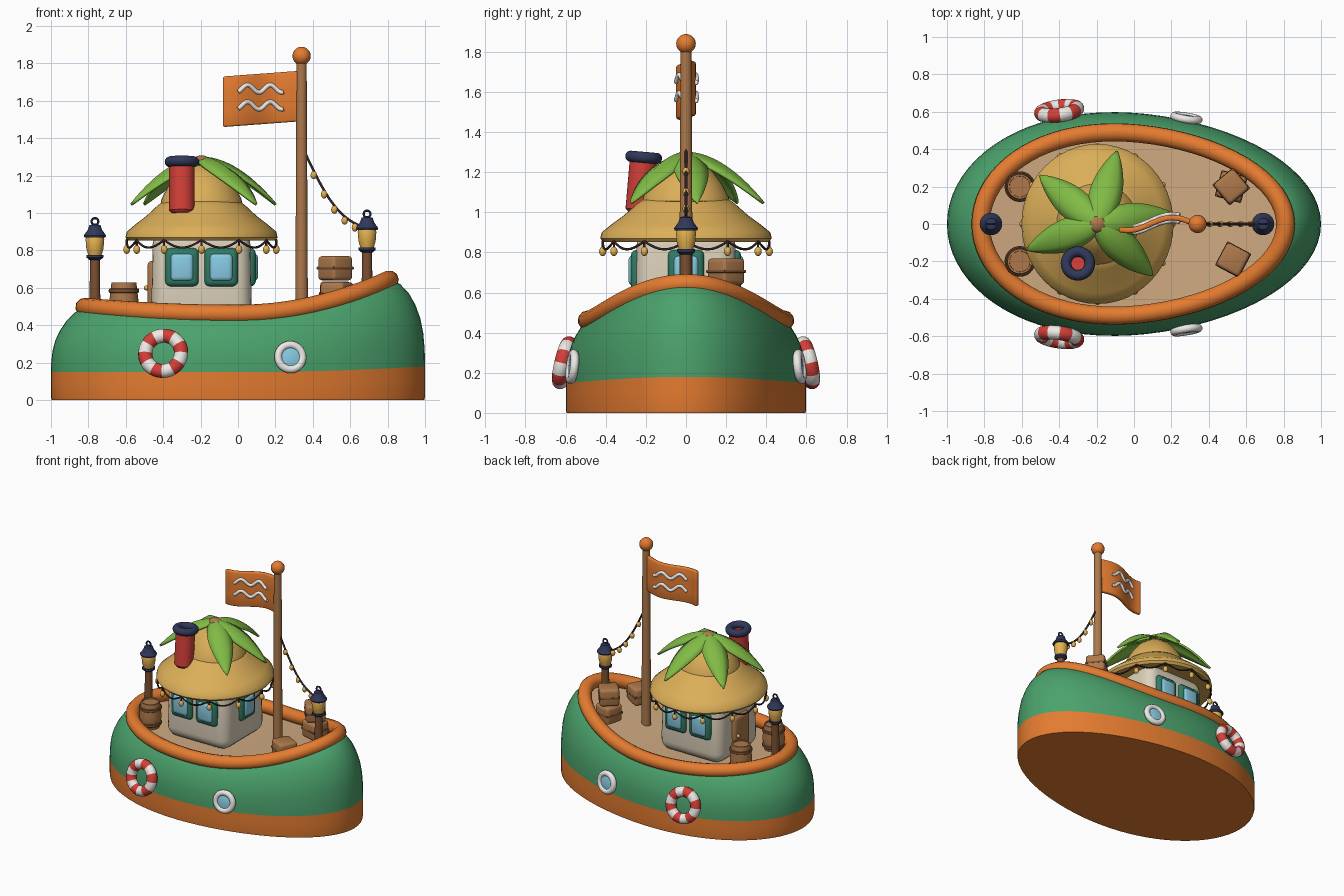
import bpy, bmesh, math
from mathutils import Vector, Matrix
from math import sin, cos, pi, radians

if "Cube" in bpy.data.objects:
    bpy.data.objects.remove(bpy.data.objects["Cube"])

COL = dict(green=(.07, .36, .15), orange=(.78, .2, .03), tan=(.62, .4, .22), cream=(.72, .64, .5),
           thatch=(.72, .43, .1), leaf=(.22, .5, .06), brown=(.42, .19, .07), dark=(.2, .08, .03),
           red=(.65, .05, .04), navy=(.03, .04, .1), white=(.85, .83, .8), glass=(.25, .6, .78),
           amber=(.8, .45, .08), frame=(.03, .2, .13), wire=(.04, .02, .02))


def mat(c):
    m = bpy.data.materials.get(c) or bpy.data.materials.new(c)
    m.diffuse_color = (*COL[c], 1)
    m.use_nodes = True
    m.node_tree.nodes["Principled BSDF"].inputs["Base Color"].default_value = m.diffuse_color
    return m


def add(name, bm, cols, M=None, angle=40):
    """Turn a bmesh into a smooth-shaded object."""
    bmesh.ops.remove_doubles(bm, verts=bm.verts, dist=1e-5)
    bmesh.ops.recalc_face_normals(bm, faces=bm.faces)
    me = bpy.data.meshes.new(name)
    for f in bm.faces:
        f.smooth = True
    bm.to_mesh(me)
    bm.free()
    me.set_sharp_from_angle(angle=radians(angle))
    for c in ([cols] if isinstance(cols, str) else cols):
        me.materials.append(mat(c))
    ob = bpy.data.objects.new(name, me)
    bpy.context.collection.objects.link(ob)
    if M:
        ob.matrix_world = M
    return ob


def bridge(bm, rows, closed=True):
    """Quad skin between successive rows of points; returns faces per band."""
    vs = [[bm.verts.new(p) for p in r] for r in rows]
    n = len(rows[0])
    return [[bm.faces.new((a[i], a[(i + 1) % n], b[(i + 1) % n], b[i])) for i in range(n if closed else n - 1)]
            for a, b in zip(vs, vs[1:])]


def lathe(name, prof, cols, loc=(0, 0, 0), M=None, seg=32, stripes=0):
    bm = bmesh.new()
    bridge(bm, [[(r * cos(2 * pi * i / seg), r * sin(2 * pi * i / seg), z) for i in range(seg)] for r, z in prof])
    bmesh.ops.remove_doubles(bm, verts=bm.verts, dist=1e-5)
    if stripes:
        for f in bm.faces:
            c = f.calc_center_median()
            f.material_index = int((math.atan2(c.y, c.x) + pi) / (2 * pi) * stripes) % 2
    return add(name, bm, cols, M or Matrix.Translation(loc))


def ring(R, r, n=14, z=0, sq=1):
    return [(R + r * cos(2 * pi * i / n), z + sq * r * sin(2 * pi * i / n)) for i in range(n + 1)]


def ball(name, loc, r, c, sz=1):
    lathe(name, [(r * sin(pi * i / 10), -r * sz * cos(pi * i / 10)) for i in range(11)], c, loc, seg=16)


def tube(name, pts, r, c, cyclic=False):
    cu = bpy.data.curves.new(name, 'CURVE')
    cu.dimensions, cu.bevel_depth, cu.bevel_resolution, cu.use_fill_caps = '3D', r, 3, True
    sp = cu.splines.new('POLY')
    sp.points.add(len(pts) - 1)
    for p, q in zip(sp.points, pts):
        p.co = (*q, 1)
    sp.use_cyclic_u = cyclic
    tmp = bpy.data.objects.new(name, cu)
    bm = bmesh.new()
    bm.from_mesh(tmp.to_mesh())
    bpy.data.objects.remove(tmp)
    return add(name, bm, c)


def rbox(name, size, c, M, bev, seg=3, taper=1):
    bm = bmesh.new()
    bmesh.ops.create_cube(bm, size=1)
    for v in bm.verts:
        k = taper if v.co.z > 0 else 1
        v.co = Vector((v.co.x * size[0] * k, v.co.y * size[1] * k, v.co.z * size[2]))
    bmesh.ops.bevel(bm, geom=bm.edges[:], offset=bev, segments=seg, profile=.5, affect='EDGES')
    return add(name, bm, c, M)


def facing(loc, n):
    """Matrix whose local z points along n, local y stays upright."""
    z = Vector(n).normalized()
    x = Vector((0, 0, 1)).cross(z).normalized()
    R = Matrix((x, z.cross(x), z)).transposed()
    return Matrix.Translation(loc) @ R.to_4x4()


T = Matrix.Translation
N = 72
TS = [2 * pi * i / N for i in range(N)]


def sheer(x):
    return .46 + (.28 if x > 0 else .055) * x * x


def egg(t, stern, bow, w):
    c = cos(t)
    x = -.1 + ((bow + .1) * c ** 1.1 if c > 0 else -(stern - .1) * abs(c) ** .94)
    return x, w * sin(t)


def plan(o):
    return [egg(t, .82 + .18 * o, .81 + .19 * o, .49 + .108 * o) for t in TS]


# hull: orange boot below the waterline, green flared-in topsides
def row(o, g):
    out = []
    for x, y in plan(o):
        zb = .15 + .03 * max(0, x) ** 2
        out.append((x, y, zb * (1 + g) if g < 0 else zb + (sheer(x) - zb) * g))
    return out


bm = bmesh.new()
bands = bridge(bm, [row(*p) for p in [(.98, -1), (1, -.9), (1, -.4), (1, 0), (.99, .16), (.95, .32), (.87, .47),
                                      (.73, .62), (.55, .76), (.3, .9), (0, 1)]])
for b in bands[:3]:
    for f in b:
        f.material_index = 1
h = N // 2


def sheet(bm, pts):
    bridge(bm, [[pts[i] for i in range(h + 1)], [pts[-i % N] for i in range(h + 1)]], False)


k = len(bm.faces)
bm.faces.ensure_lookup_table()
bottom = bm.faces.new([v for v in bm.verts[:N]] if not bm.verts.ensure_lookup_table() else [])
bottom.material_index = 1
add('hull', bm, ['green', 'orange'])
# deck and rim rail
bm = bmesh.new()
deck = [(x, y, sheer(x) - .04) for x, y in plan(0)]
n = 8
bridge(bm, [[(deck[i][0], deck[i][1] * (1 - 2 * j / n), deck[i][2]) for i in range(1, h)] for j in range(n + 1)], False)
add('deck', bm, 'tan')
tube('rim_rail', [(x, y, sheer(x)) for x, y in plan(0)], .05, 'orange', True)

# cabin with windows and stern door
CX = -.195
rbox('cabin', (.54, .51, .5), 'cream', T((CX, 0, .67)), .085, 5, .96)


def window(x, y, n):
    M = facing((x, y, .71), n)
    rbox('window_frame', (.18, .205, .06), 'frame', M, .028)
    rbox('window_glass', (.125, .15, .06), 'glass', M @ T((0, 0, .012)), .024)


for s in (-1, 1):
    for x in (-.3, -.09):
        window(x, s * .245, (0, s, 0))
window(.065, 0, (1, 0, 0))
rbox('cabin_door', (.19, .29, .06), 'brown', facing((-.455, 0, .6), (-1, 0, 0)), .028)
ball('door_knob', (-.49, .06, .6), .014, 'amber')

# two-tier thatched roof
S = Matrix.Diagonal((.98, 1.03, 1, 1))
lathe('thatch_roof', [(0, .9), (.26, .89), (.37, .855), (.4, .853), (.415, .87), (.408, .9), (.36, .94), (.3, .985),
                      (.24, 1.04), (.2, 1.07), (0, 1.08)], 'thatch', M=T((CX, 0, 0)) @ S, seg=48)
lathe('thatch_cap', [(0, 1.04), (.2, 1.045), (.218, 1.055), (.212, 1.08), (.18, 1.14), (.135, 1.2), (.08, 1.245),
                     (0, 1.265)], 'thatch', (CX, 0, 0), seg=40)

# palm leaves
for a in (75, 8, -43, 200, 140):
    bm = bmesh.new()
    rows = []
    for i in range(15):
        s = i / 14
        w = .085 * sin(pi * min(1, s * .93 + .07) ** .85) ** .8 if i < 14 else .002
        z = 1.295 - .25 * s ** 1.9
        rows.append([(.4 * s, w * j / 2, z - .02 * abs(j) * w / .085) for j in (-2, -1, 0, 1, 2)])
    bridge(bm, rows, False)
    ob = add('palm_leaf', bm, 'leaf', T((CX, 0, 0)) @ Matrix.Rotation(radians(a), 4, 'Z'), 60)
    m = ob.modifiers.new('thickness', 'SOLIDIFY')
    m.thickness, m.offset = .014, 0
ball('palm_knob', (CX, 0, 1.275), .048, 'brown', .7)

# leaning chimney
M = T((-.3, -.235, 1.0)) @ Matrix.Rotation(radians(-5), 4, 'X')
lathe('chimney', [(0, 0), (.055, 0), (.068, .015), (.068, .26), (0, .26)], 'red', M=M)
lathe('chimney_cap', ring(.064, .028, 14, .275), 'navy', M=M)

# garland of bulbs round the eaves
G = 12
pts = []
for i in range(G * 8):
    a = 2 * pi * i / (G * 8)
    pts.append((CX + .4 * cos(a), .415 * sin(a), .855 - .04 * sin(pi * (i % 8) / 8)))
    if i % 8 == 0:
        ball('eaves_bulb', (pts[-1][0], pts[-1][1], .805), .018, 'amber', 1.3)
        tube('bulb_cord', [pts[-1], (pts[-1][0], pts[-1][1], .82)], .006, 'wire')
tube('eaves_garland', pts, .006, 'wire', True)

# mast with flag
lathe('mast', [(0, .44), (.034, .44), (.027, 1.82), (0, 1.82)], 'brown', (.34, 0, 0), seg=20)
ball('mast_ball', (.34, 0, 1.84), .049, 'orange')


def wave(u):
    return .034 * sin(2 * pi * u * .85)


bm = bmesh.new()
bridge(bm, [[(.325 - .405 * u, wave(u), zb - .03 * u) for u in [i / 20 for i in range(21)]]
            for zb in (1.49, 1.58, 1.67, 1.76)], False)
ob = add('flag', bm, 'orange')
m = ob.modifiers.new('thickness', 'SOLIDIFY')
m.thickness, m.offset = .03, 0
m = ob.modifiers.new('soft_edge', 'BEVEL')
m.width, m.segments = .01, 2
for s in (-1, 1):
    for z in (1.575, 1.665):
        tube('flag_wave', [(.325 - .405 * u, wave(u) + s * .018, z + .02 * cos((u - .2) * 4 * pi / .6 + 2.6))
                           for u in [.2 + .6 * i / 32 for i in range(33)]], .012, 'white')

# lantern posts
for x, zt in ((-.765, .77), (.69, .81)):
    zd = sheer(x) - .05
    lathe('lantern_post', [(0, zd), (.03, zd), (.026, zt), (0, zt)], 'dark', (x, 0, 0), seg=16)
    lathe('lantern_base', [(0, -.02), (.03, -.02), (.045, -.008), (.045, .006), (0, .01)], 'navy', (x, 0, zt))
    lathe('lantern_glass', [(0, 0), (.034, .0), (.046, .04), (.05, .09), (.042, .115), (0, .12)], 'amber', (x, 0, zt))
    lathe('lantern_roof', [(0, .1), (.056, .1), (.06, .11), (.038, .14), (.03, .165), (0, .172)], 'navy', (x, 0, zt))
    lathe('lantern_ring', ring(.018, .006, 8), 'navy', M=facing((x, 0, zt + .185), (0, -1, 0)), seg=20)

# light string from mast to bow lantern
pts = [(.35 + .33 * u, 0, 1.34 - .42 * u - .09 * sin(pi * u)) for u in [i / 24 for i in range(25)]]
tube('light_string', pts, .007, 'wire')
for i in (4, 8, 12, 16, 20, 23):
    ball('string_bulb', (pts[i][0], 0, pts[i][2] - .022), .017, 'amber', 1.3)

# barrels
for s in (-1, 1):
    L = (-.61, s * .2, .43)
    lathe('barrel', [(0, 0), (.064, 0), (.076, .06), (.078, .1), (.068, .185), (.066, .2), (.056, .2), (.055, .192),
                     (0, .192)], 'brown', L)
    for z, r in ((.04, .074), (.155, .074)):
        lathe('barrel_hoop', ring(r, .008, 8, z, 1.6), 'dark', L)

# crates
for x, y, z, a in ((.53, -.19, .565, 28), (.52, .2, .57, 15), (.52, .2, .705, 50)):
    M = T((x, y, z)) @ Matrix.Rotation(radians(-a), 4, 'Z')
    rbox('crate', (.14, .14, .13), 'brown', M, .02)
    rbox('crate_band', (.145, .145, .016), 'dark', M, .006, 2)

# life rings and portholes on both sides
for s in (-1, 1):
    lathe('life_ring', ring(.097, .038), ['red', 'white'],
          M=facing((-.4, s * .605, .25), (-.14, s, .24)), seg=48, stripes=12)
    M = facing((.28, s * .567, .23), (.16, s, .12))
    lathe('porthole_rim', ring(.066, .021), 'white', M=M)
    lathe('porthole_glass', [(0, -.02), (.06, -.02), (.058, .008), (.03, .014), (0, .016)], 'glass', M=M)
